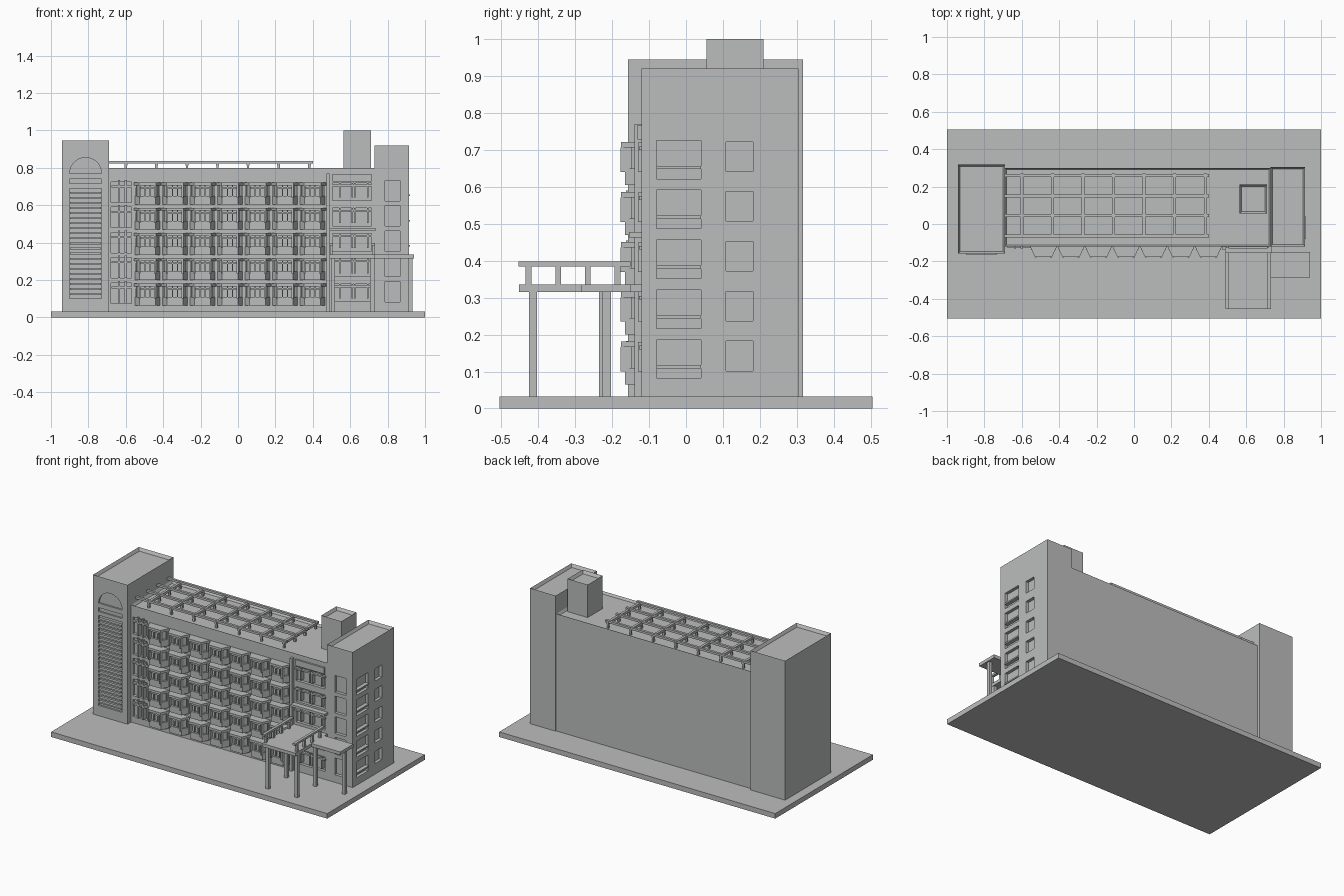
import bpy, bmesh, math

if "Cube" in bpy.data.objects:
    bpy.data.objects.remove(bpy.data.objects["Cube"])

mat = bpy.data.materials.new("concrete grey")
mat.diffuse_color = (0.5, 0.51, 0.505, 1)
mat.use_nodes = True
mat.node_tree.nodes["Principled BSDF"].inputs["Base Color"].default_value = mat.diffuse_color


def finish(bm, name):
    bmesh.ops.recalc_face_normals(bm, faces=bm.faces)
    me = bpy.data.meshes.new(name)
    bm.to_mesh(me)
    bm.free()
    me.materials.append(mat)
    ob = bpy.data.objects.new(name, me)
    bpy.context.collection.objects.link(ob)
    return ob


def prism(bm, pts, a, b, axis="z"):
    """Extrude a 2D outline from a to b along z (xy outline) or y (xz outline)."""
    def put(p, t):
        return (p[0], p[1], t) if axis == "z" else (p[0], t, p[1])
    lo = [bm.verts.new(put(p, a)) for p in pts]
    hi = [bm.verts.new(put(p, b)) for p in pts]
    bm.faces.new(lo[::-1])
    bm.faces.new(hi)
    n = len(pts)
    for i in range(n):
        j = (i + 1) % n
        bm.faces.new((lo[i], lo[j], hi[j], hi[i]))


def box(bm, x0, x1, y0, y1, z0, z1):
    prism(bm, [(x0, y0), (x1, y0), (x1, y1), (x0, y1)], z0, z1)


def boxes(name, dims):
    bm = bmesh.new()
    for d in dims:
        box(bm, *d)
    return finish(bm, name)


def block(name, d, rim=0.015, depth=0.02):
    """Building volume with a low parapet around a sunken roof."""
    bm = bmesh.new()
    box(bm, *d)
    bmesh.ops.recalc_face_normals(bm, faces=bm.faces)
    bm.normal_update()
    top = [f for f in bm.faces if f.normal.z > 0.9]
    bmesh.ops.inset_region(bm, faces=top, thickness=rim)
    for v in top[0].verts:
        v.co.z -= depth
    return finish(bm, name)


def cut(ob, cutter):
    cutter.hide_render = True
    cutter.hide_viewport = True
    mod = ob.modifiers.new("recess", "BOOLEAN")
    mod.operation = "DIFFERENCE"
    mod.solver = "EXACT"
    mod.object = cutter


FLOORS = [0.135 * k for k in range(5)]

# Ground slab and main volumes
boxes("ground_slab", [(-1, 1, -0.505, 0.505, 0, 0.033)])
left_tower = block("left_tower", (-0.94, -0.69, -0.157, 0.317, 0.033, 0.945))
main = block("main_block", (-0.69, 0.73, -0.12, 0.30, 0.033, 0.80), 0.012, 0.015)
right_tower = block("right_tower", (0.73, 0.915, -0.12, 0.305, 0.033, 0.92))
block("roof_box", (0.565, 0.71, 0.055, 0.21, 0.78, 1.0))

# Left tower: louvre panel, sill slot and arch
bm = bmesh.new()
box(bm, -0.90, -0.73, -0.2, -0.145, 0.10, 0.69)
box(bm, -0.90, -0.73, -0.2, -0.147, 0.715, 0.74)
arch = [(-0.815 + 0.085 * math.cos(math.pi * i / 14),
         0.77 + 0.085 * math.sin(math.pi * i / 14)) for i in range(15)]
prism(bm, arch, -0.2, -0.147, "y")
cut(left_tower, finish(bm, "left_tower_cutter"))
boxes("louvres", [(-0.897, -0.733, -0.163, -0.140, z, z + 0.009)
                  for z in [0.12 + 0.0271 * i for i in range(21)]])

# Right tower: windows on the front and the side
cuts, sills = [], []
for f in FLOORS:
    cuts.append((0.785, 0.865, -0.2, -0.10, 0.083 + f, 0.193 + f))
    cuts.append((0.895, 1.0, -0.08, 0.04, 0.082 + f, 0.186 + f))
    cuts.append((0.895, 1.0, 0.108, 0.182, 0.102 + f, 0.182 + f))
    sills.append((0.885, 0.92, -0.08, 0.04, 0.108 + f, 0.117 + f))
cut(right_tower, boxes("right_tower_cutter", cuts))
boxes("side_window_bars", sills)

# Main facade: recessed windows at both ends with crossing bars
cuts, bars = [], []
for f in FLOORS:
    cuts.append((-0.678, -0.57, -0.2, -0.10, 0.075 + f, 0.185 + f))
    cuts.append((0.505, 0.715, -0.2, -0.10, 0.085 + f, 0.180 + f))
    for x in (-0.636, -0.600):
        bars.append((x - 0.006, x + 0.006, -0.13, -0.095, 0.075 + f, 0.195 + f))
    bars.append((-0.675, -0.55, -0.127, -0.11, 0.155 + f, 0.165 + f))
    bars.append((0.495, 0.72, -0.127, -0.11, 0.160 + f, 0.170 + f))
    for x in (0.545, 0.61, 0.625, 0.695):
        bars.append((x - 0.004, x + 0.004, -0.13, -0.095, 0.10 + f, 0.18 + f))
cut(main, boxes("main_cutter", cuts))
boxes("window_bars", bars)

# Bay windows: sill, recessed pane, corner posts, mullions and cap
sill, pane, cap = bmesh.new(), bmesh.new(), bmesh.new()
frame = []


def trapezoid(cx, half_back, half_front, y):
    return [(cx - half_back, -0.11), (cx - half_back, -0.12), (cx - half_front, y),
            (cx + half_front, y), (cx + half_back, -0.12), (cx + half_back, -0.11)]


for i in range(7):
    cx = -0.484 + 0.147 * i
    for f in FLOORS:
        prism(sill, trapezoid(cx, 0.067, 0.043, -0.165), 0.065 + f, 0.110 + f)
        prism(pane, trapezoid(cx, 0.055, 0.036, -0.150), 0.110 + f, 0.168 + f)
        prism(cap, trapezoid(cx, 0.072, 0.046, -0.176), 0.166 + f, 0.181 + f)
        for s in (-1, 1):
            a, b = sorted((cx + s * 0.036, cx + s * 0.045))
            frame.append((a, b, -0.178, -0.148, 0.100 + f, 0.166 + f))
            a, b = sorted((cx + s * 0.058, cx + s * 0.066))
            frame.append((a, b, -0.135, -0.115, 0.110 + f, 0.166 + f))
            frame.append((cx + s * 0.014 - 0.003, cx + s * 0.014 + 0.003,
                          -0.162, -0.148, 0.110 + f, 0.166 + f))
        frame.append((cx - 0.04, cx + 0.04, -0.162, -0.148, 0.150 + f, 0.158 + f))
finish(sill, "bay_sills")
finish(pane, "bay_panes")
finish(cap, "bay_caps")
boxes("bay_frames", frame)

# Entrance bay: fin, sign panel and ledge
boxes("facade_fin", [(0.472, 0.488, -0.14, -0.11, 0.033, 0.77)])
boxes("blank_panel", [(0.505, 0.715, -0.132, -0.11, 0.728, 0.767)])
boxes("ledge", [(0.49, 0.735, -0.155, -0.11, 0.463, 0.478)])

# Roof pergola
beams = [(-0.69, 0.40, y - 0.008, y + 0.008, 0.822, 0.836)
         for y in (0.26, 0.15, 0.045, -0.065)]
for i in range(7):
    x = -0.60 + 0.1635 * i
    beams.append((x - 0.008, x + 0.008, -0.075, 0.27, 0.812, 0.828))
    for y in (0.26, 0.15, 0.045, -0.065):
        beams.append((x - 0.006, x + 0.006, y - 0.006, y + 0.006, 0.78, 0.815))
boxes("pergola", beams)

# Entrance canopies with posts
boxes("main_canopy", [(0.49, 0.732, -0.452, -0.11, 0.315, 0.336)])
boxes("side_canopy", [(0.732, 0.94, -0.285, -0.15, 0.315, 0.336)])
posts = [(x - 0.011, x + 0.011, y - 0.011, y + 0.011, 0.033, 0.316)
         for x in (0.508, 0.718) for y in (-0.414, -0.224)]
posts.append((0.91, 0.932, -0.226, -0.203, 0.033, 0.316))
boxes("canopy_posts", posts)

# Railings along both canopy sides
rails = []
for x in (0.499, 0.723):
    rails.append((x - 0.009, x + 0.009, -0.454, -0.15, 0.385, 0.398))
    for y in (-0.426, -0.346, -0.266, -0.186):
        rails.append((x - 0.007, x + 0.007, y - 0.008, y + 0.008, 0.335, 0.386))
boxes("canopy_railings", rails)
